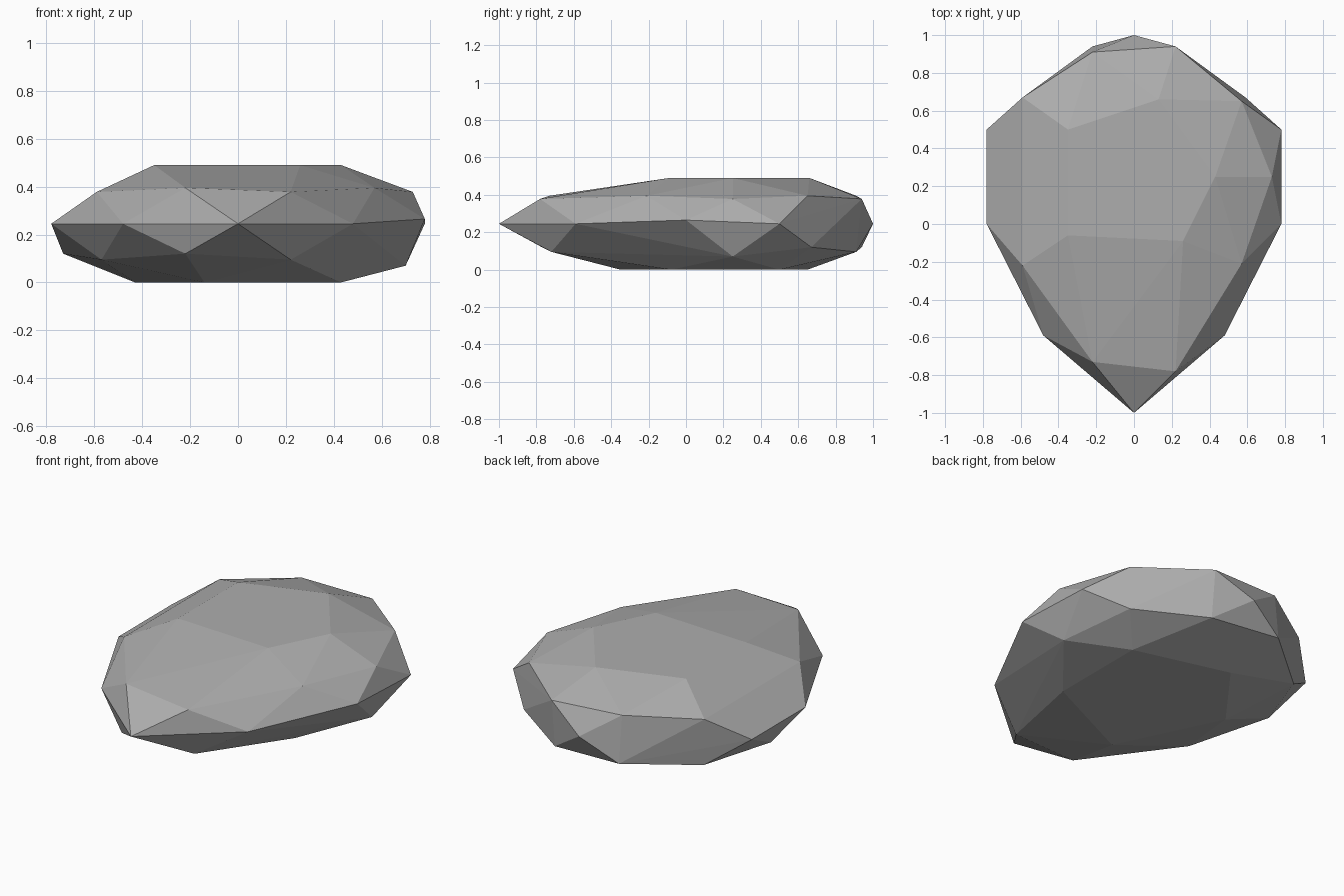
import bpy
import bmesh

# Remove the default object
default_cube = bpy.data.objects.get("Cube")
if default_cube:
    bpy.data.objects.remove(default_cube, do_unlink=True)


def make_material(name, colour):
    material = bpy.data.materials.new(name)
    material.use_nodes = True
    material.diffuse_color = colour
    shader = next(n for n in material.node_tree.nodes if n.type == "BSDF_PRINCIPLED")
    shader.inputs["Base Color"].default_value = colour
    shader.inputs["Roughness"].default_value = 0.9
    return material


def mirrored(points):
    """Add the left-right reflection of every point."""
    return points + [(-x, y, z) for x, y, z in points if x]


def level(height, outline):
    """Lift a flat outline to one height."""
    return [(x, y, height) for x, y in outline]


def build_hull(name, points, material):
    """Wrap the corner points in a faceted skin."""
    mesh = bpy.data.meshes.new(name)
    bm = bmesh.new()
    for point in points:
        bm.verts.new(point)
    bmesh.ops.convex_hull(bm, input=list(bm.verts))
    loose = [v for v in bm.verts if not v.link_faces]
    bmesh.ops.delete(bm, geom=loose, context="VERTS")
    bmesh.ops.recalc_face_normals(bm, faces=list(bm.faces))
    for face in bm.faces:
        face.smooth = False
    bm.to_mesh(mesh)
    bm.free()
    mesh.materials.append(material)
    rock = bpy.data.objects.new(name, mesh)
    bpy.context.collection.objects.link(rock)
    return rock


stone_grey = make_material("stone grey", (0.42, 0.42, 0.42, 1))

# Flat crown and flat base
crown = level(0.49, [(-0.35, 0.5), (0.13, 0.66), (0.43, 0.25), (0.26, -0.09), (-0.35, -0.06)])
base = level(0, [(-0.43, 0.25), (-0.14, -0.35), (0.43, -0.08), (0.43, 0.5), (-0.13, 0.65)])

# Widest outline, pointed at the front
middle = mirrored(level(0.245, [(0, -1), (0.48, -0.59), (0.78, 0.5), (0, 1)]))
middle += [(-0.78, 0, 0.245), (0.78, 0, 0.265)]

# Chipped shoulder above and below the widest outline
upper = level(0.395, [(-0.22, -0.73), (0.57, -0.21), (0.57, 0.65), (-0.22, 0.91)])
upper += level(0.378, [(0.22, -0.78), (0.73, 0.25), (0.22, 0.94), (-0.59, 0.67), (-0.59, -0.22)])
lower = level(0.12, [(-0.73, 0.25), (-0.22, -0.77), (0.59, 0.67), (-0.22, 0.94)])
lower += level(0.095, [(-0.57, -0.22), (0.22, -0.72), (0.22, 0.91), (-0.57, 0.65)])
lower += [(0.7, 0.25, 0.07)]

build_hull("rock", crown + upper + middle + lower + base, stone_grey)
